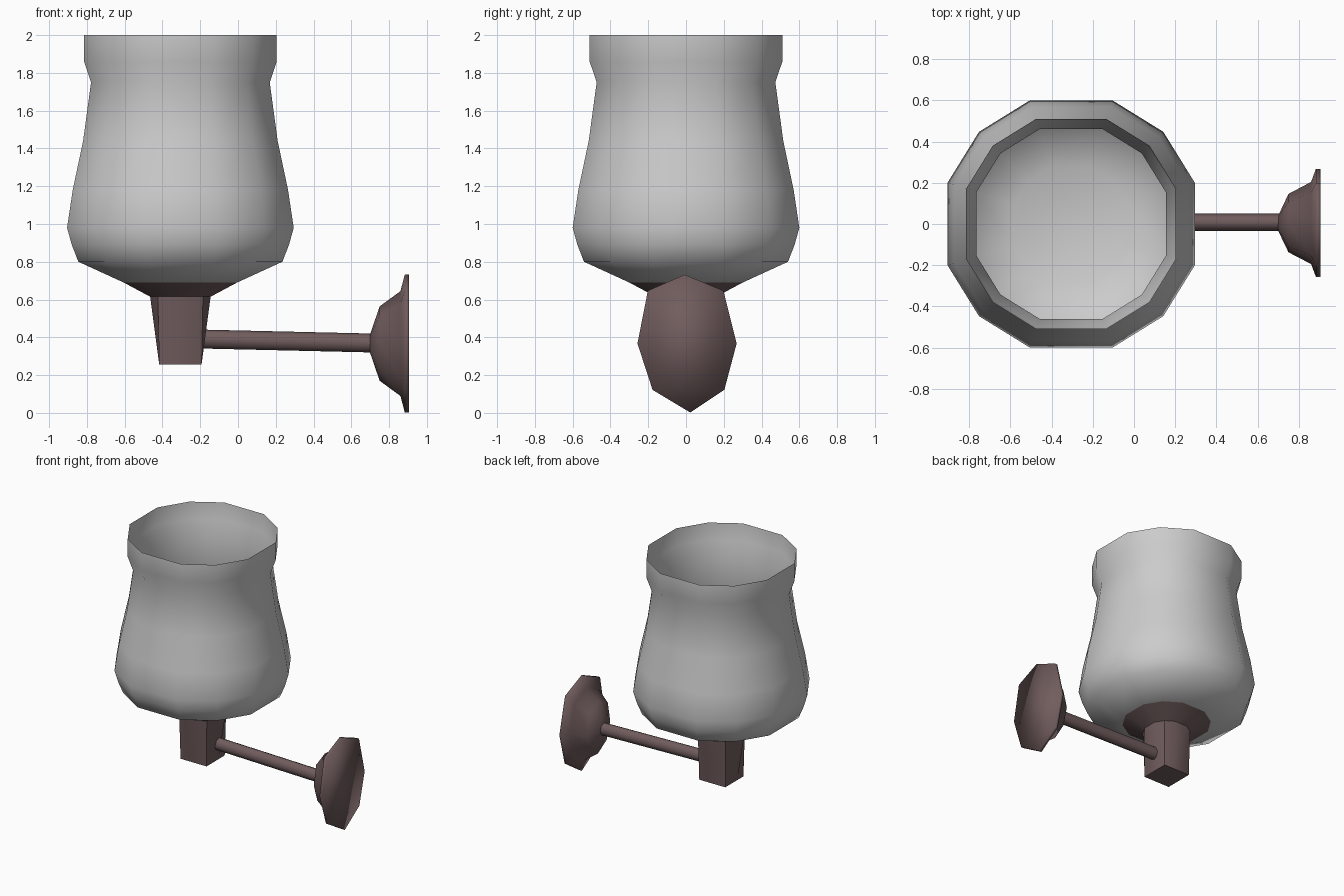
import bpy, bmesh, math
from mathutils import Vector

cube = bpy.data.objects.get("Cube")
if cube:
    bpy.data.objects.remove(cube)

AXIS_X = -0.305
# Twelve slightly uneven sides, flat towards each axis
ANGLES = [math.radians(q * 90 + a) for q in range(4) for a in (-18.5, 18.5, 45)]


def material(name, colour):
    mat = bpy.data.materials.new(name)
    mat.use_nodes = True
    mat.diffuse_color = (*colour, 1)
    mat.node_tree.nodes["Principled BSDF"].inputs["Base Color"].default_value = (*colour, 1)
    return mat


def loft(name, rings, mat, cap_start=False, cap_end=False, smooth=60):
    """Skin a list of equal-length point rings, optionally capping the ends."""
    bm = bmesh.new()
    loops = [[bm.verts.new(p) for p in ring] for ring in rings]
    n = len(loops[0])
    for a, b in zip(loops, loops[1:]):
        for i in range(n):
            j = (i + 1) % n
            bm.faces.new((a[i], a[j], b[j], b[i]))
    if cap_start:
        bm.faces.new(loops[0][::-1])
    if cap_end:
        bm.faces.new(loops[-1])
    mesh = bpy.data.meshes.new(name)
    bm.to_mesh(mesh)
    bm.free()
    mesh.materials.append(mat)
    obj = bpy.data.objects.new(name, mesh)
    bpy.context.collection.objects.link(obj)
    bpy.ops.object.select_all(action="DESELECT")
    obj.select_set(True)
    bpy.context.view_layer.objects.active = obj
    bpy.ops.object.shade_smooth_by_angle(angle=math.radians(smooth))
    return obj


def round_ring(half_width, z):
    r = half_width / math.cos(ANGLES[1])
    return [(AXIS_X + r * math.cos(a), r * math.sin(a), z) for a in ANGLES]


def square_ring(half_width, z):
    ring = []
    for a in ANGLES:
        c, s = math.cos(a), math.sin(a)
        r = half_width / max(abs(c), abs(s))
        ring.append((AXIS_X + r * c, r * s, z))
    return ring


glass = material("frosted grey glass", (0.6, 0.6, 0.6))
bronze = material("dark bronze", (0.165, 0.108, 0.11))

# Glass shade, outer skin
outer = [(0.30, 0.69), (0.54, 0.80), (0.575, 0.89), (0.60, 0.98), (0.57, 1.18),
         (0.515, 1.44), (0.473, 1.75), (0.51, 1.86), (0.51, 2.0)]
loft("glass_shade", [round_ring(w, z) for w, z in outer], glass, cap_start=True)

# Inside of the shade, from the rim down to the floor
inner = [(0.51, 2.0), (0.50, 1.87), (0.46, 1.75), (0.50, 1.44), (0.555, 1.18),
         (0.56, 0.98), (0.48, 0.85), (0.28, 0.76)]
loft("shade_lining", [round_ring(w, z) for w, z in inner], glass, cap_end=True)

# Flared cup narrowing into a square-ended stem
loft("cup_and_stem",
     [square_ring(0.112, 0.255), round_ring(0.16, 0.615), round_ring(0.30, 0.69)],
     bronze, cap_start=True, cap_end=True, smooth=50)

# Horizontal arm, sloping slightly down to the wall
start, end = Vector((-0.24, 0.008, 0.392)), Vector((0.71, 0.008, 0.37))
spokes = [Vector((0, 0.042 * math.cos(i * math.tau / 8), 0.05 * math.sin(i * math.tau / 8)))
          for i in range(8)]
loft("arm", [[p + s for s in spokes] for p in (start, end)], bronze, True, True)

# Wall plate: eight-sided oval rings stepping out to a flat back
outline = [(0.265, 0), (0.195, 0.28), (-0.01, 0.365), (-0.205, 0.28),
           (-0.26, 0), (-0.18, -0.245), (0.02, -0.365), (0.2, -0.245)]
steps = [(0.70, 0.14), (0.75, 0.54), (0.86, 0.76), (0.883, 1.0), (0.905, 1.0)]
loft("wall_plate",
     [[(x, y * k + 0.003, 0.367 + z * k) for y, z in outline] for x, k in steps],
     bronze, True, True, smooth=100)
